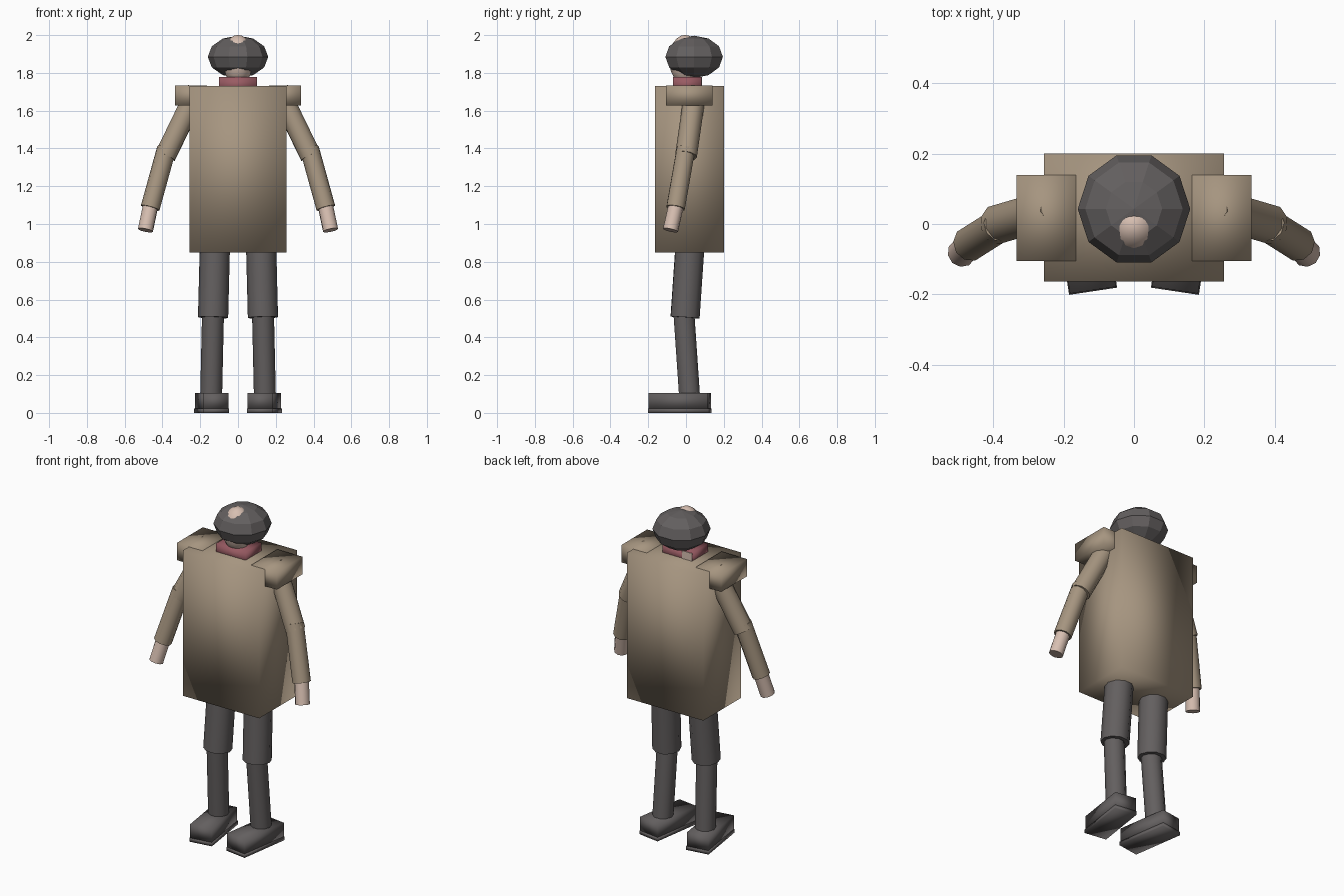
import bpy, math
from mathutils import Vector

if "Cube" in bpy.data.objects:
    bpy.data.objects.remove(bpy.data.objects["Cube"])


def material(name, rgb):
    m = bpy.data.materials.new(name)
    m.diffuse_color = (*rgb, 1)
    m.use_nodes = True
    m.node_tree.nodes["Principled BSDF"].inputs["Base Color"].default_value = m.diffuse_color
    return m


COAT = material("tan_coat", (0.38, 0.30, 0.215))
DARK = material("charcoal", (0.125, 0.115, 0.115))
SKIN = material("skin", (0.68, 0.52, 0.44))
RED = material("dusty_red", (0.32, 0.105, 0.125))


def finish(name, mat, smooth="angle"):
    ob = bpy.context.object
    ob.name = name
    ob.data.materials.append(mat)
    if smooth == "all":
        bpy.ops.object.shade_smooth()
    elif smooth == "angle":
        bpy.ops.object.shade_smooth_by_angle(angle=math.radians(45))
    return ob


def box(name, mat, lo, hi, smooth="all"):
    lo, hi = Vector(lo), Vector(hi)
    bpy.ops.mesh.primitive_cube_add(size=1, location=(lo + hi) / 2)
    bpy.context.object.scale = hi - lo
    bpy.ops.object.transform_apply(location=False, rotation=False, scale=True)
    return finish(name, mat, smooth)


def limb(name, mat, a, b, r):
    """Ten-sided tube between two points."""
    a, b = Vector(a), Vector(b)
    d = b - a
    bpy.ops.mesh.primitive_cylinder_add(vertices=10, radius=r, depth=d.length,
                                        location=(a + b) / 2)
    bpy.context.object.rotation_euler = d.to_track_quat('Z', 'Y').to_euler()
    return finish(name, mat)


def ball(name, mat, centre, size, segments, rings, smooth):
    bpy.ops.mesh.primitive_uv_sphere_add(segments=segments, ring_count=rings,
                                         radius=1, location=centre)
    bpy.context.object.scale = size
    # put a vertex column straight ahead and straight behind
    bpy.context.object.rotation_euler.z = math.pi / 2
    bpy.ops.object.transform_apply(location=False, rotation=True, scale=True)
    return finish(name, mat, smooth)


# Coat body and collar
box("coat_body", COAT, (-0.256, -0.163, 0.85), (0.256, 0.2, 1.73))
box("collar", RED, (-0.1, -0.07, 1.70), (0.1, 0.083, 1.778))
box("neck_patch", SKIN, (-0.1, 0.08, 1.725), (-0.035, 0.086, 1.777), None)

# Head with a cap of hair around it
ball("head", SKIN, (0, -0.005, 1.871), (0.085, 0.085, 0.13), 16, 12, "angle")
ball("hair", DARK, (0, 0.043, 1.885), (0.16, 0.16, 0.112), 10, 6, None)

for side, s in (("left", -1), ("right", 1)):
    # Shoulder pad
    xs = sorted((s * 0.165, s * 0.334))
    box(side + "_shoulder", COAT, (xs[0], -0.105, 1.628), (xs[1], 0.14, 1.734))

    # Arm and hand
    limb(side + "_upper_arm", COAT, (s * 0.215, 0.05, 1.71), (s * 0.385, 0, 1.36), 0.058)
    limb(side + "_forearm", COAT, (s * 0.378, 0, 1.40), (s * 0.465, -0.055, 1.085), 0.051)
    limb(side + "_hand", SKIN, (s * 0.462, -0.052, 1.10), (s * 0.49, -0.082, 0.967), 0.041)

    # Leg
    limb(side + "_thigh", DARK, (s * 0.122, 0.022, 0.90), (s * 0.132, -0.005, 0.505), 0.08)
    limb(side + "_shin", DARK, (s * 0.132, -0.012, 0.54), (s * 0.142, 0.018, 0.10), 0.058)

    # Shoe and sole, toes turned slightly inward
    for part, w, l, z0, z1 in (("shoe", 0.132, 0.314, 0.02, 0.105),
                               ("sole", 0.138, 0.32, 0.0, 0.022)):
        ob = box(side + "_" + part, DARK, (-w / 2, -l / 2, z0), (w / 2, l / 2, z1))
        ob.location.x, ob.location.y = s * 0.14, -0.033
        ob.rotation_euler.z = -s * math.radians(8.5)
